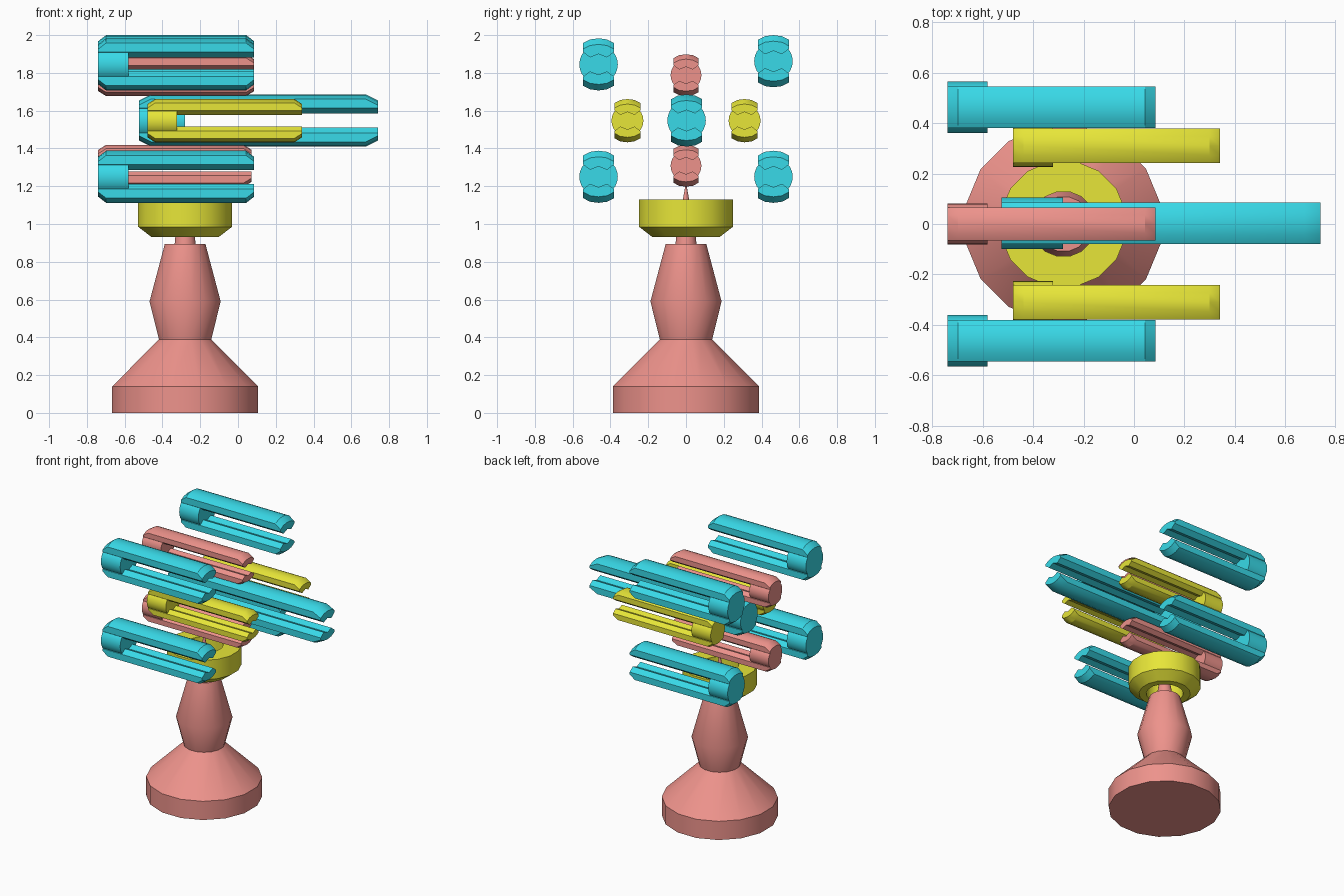
import bpy, bmesh, math

if "Cube" in bpy.data.objects:
    bpy.data.objects.remove(bpy.data.objects["Cube"])


def material(name, rgb):
    m = bpy.data.materials.new(name)
    m.diffuse_color = (*rgb, 1)
    m.use_nodes = True
    m.node_tree.nodes["Principled BSDF"].inputs["Base Color"].default_value = m.diffuse_color
    return m


RED = material("red", (0.85, 0.29, 0.26))
YELLOW = material("yellow", (0.80, 0.79, 0.04))
CYAN = material("cyan", (0.04, 0.70, 0.81))


def finish(bm, name, mat):
    bmesh.ops.recalc_face_normals(bm, faces=bm.faces)
    me = bpy.data.meshes.new(name)
    bm.to_mesh(me)
    bm.free()
    ob = bpy.data.objects.new(name, me)
    bpy.context.collection.objects.link(ob)
    me.materials.append(mat)
    bpy.ops.object.select_all(action='DESELECT')
    ob.select_set(True)
    bpy.context.view_layer.objects.active = ob
    bpy.ops.object.shade_smooth_by_angle(angle=math.radians(30))
    return ob


def loft(bm, rings, loop=False):
    """Skin rings of points; cap the ends, or join last to first."""
    vs = [[bm.verts.new(p) for p in r] for r in rings]
    n = len(vs[0])
    for a, b in zip(vs, vs[1:] + (vs[:1] if loop else [])):
        for i in range(n):
            j = (i + 1) % n
            bm.faces.new((a[i], a[j], b[j], b[i]))
    if not loop:
        bm.faces.new(vs[0])
        bm.faces.new(vs[-1])


def turned(name, profile, mat, cx, loop=False, n=16):
    bm = bmesh.new()
    ang = [2 * math.pi * (i + 0.5) / n for i in range(n)]
    loft(bm, [[(cx + r * math.cos(a), r * math.sin(a), z) for a in ang]
              for r, z in profile], loop)
    return finish(bm, name, mat)


# Inner edge of a prong (grooved), then its rounded outer edge, as (y, z)
INNER = [(-0.082, 0.065), (-0.045, 0.037), (0, 0.055), (0.045, 0.037), (0.082, 0.065)]
OUTER = [(0.082, 0.113), (0.045, 0.132), (0, 0.138), (-0.045, 0.132), (-0.082, 0.113)]


def forked_tube(name, mat, x0, x1, y, z, s=1.0):
    bm = bmesh.new()
    k = (x1 - x0) / 0.83
    # Round head
    ang = [2 * math.pi * i / 24 for i in range(24)]
    loft(bm, [[(x, y + 0.102 * s * math.cos(a), z + 0.102 * s * math.sin(a))
               for a in ang] for x in (x0, x0 + 0.16 * k)])
    # Upper and lower prongs with chamfered ends
    c = 0.042 * k
    for side in (1, -1):
        rings = []
        for x, drop in ((x0, 0.032), (x0 + c, 0), (x1 - c, 0), (x1, 0.032)):
            pts = INNER + [(py, pz - drop) for py, pz in OUTER]
            rings.append([(x, y + py * s, z + side * pz * s) for py, pz in pts])
        loft(bm, rings)
    return finish(bm, name, mat)


# Stand: base, stem and pointed neck
CX = -0.28
turned("stand_base", [(0.394, 0), (0.394, 0.14), (0.14, 0.39)], RED, CX)
turned("stand_stem", [(0.14, 0.385), (0.192, 0.59), (0.11, 0.893)], RED, CX)
turned("stand_neck", [(0.058, 0.88), (0.052, 0.94), (0.004, 1.2)], RED, CX)

# Collar ring around the neck
turned("collar", [(0.18, 0.93), (0.253, 0.985), (0.253, 1.13),
                  (0.13, 1.13), (0.13, 0.93)], YELLOW, CX, loop=True)

# Outer tubes at the four corners
for label, y, z in (("upper_front", -0.463, 1.845), ("upper_back", 0.463, 1.862),
                    ("lower_front", -0.463, 1.25), ("lower_back", 0.463, 1.25)):
    forked_tube("outer_tube_" + label, CYAN, -0.74, 0.085, y, z)

# Long central tube
forked_tube("centre_tube", CYAN, -0.525, 0.74, 0.003, 1.548)

# Middle pair on either side
for label, y in (("front", -0.31), ("back", 0.31)):
    forked_tube("side_tube_" + label, YELLOW, -0.48, 0.34, y, 1.547, 0.83)

# Tubes above and below the centre
forked_tube("top_tube", RED, -0.74, 0.085, 0, 1.788, 0.8)
forked_tube("bottom_tube", RED, -0.74, 0.072, 0, 1.308, 0.8)
